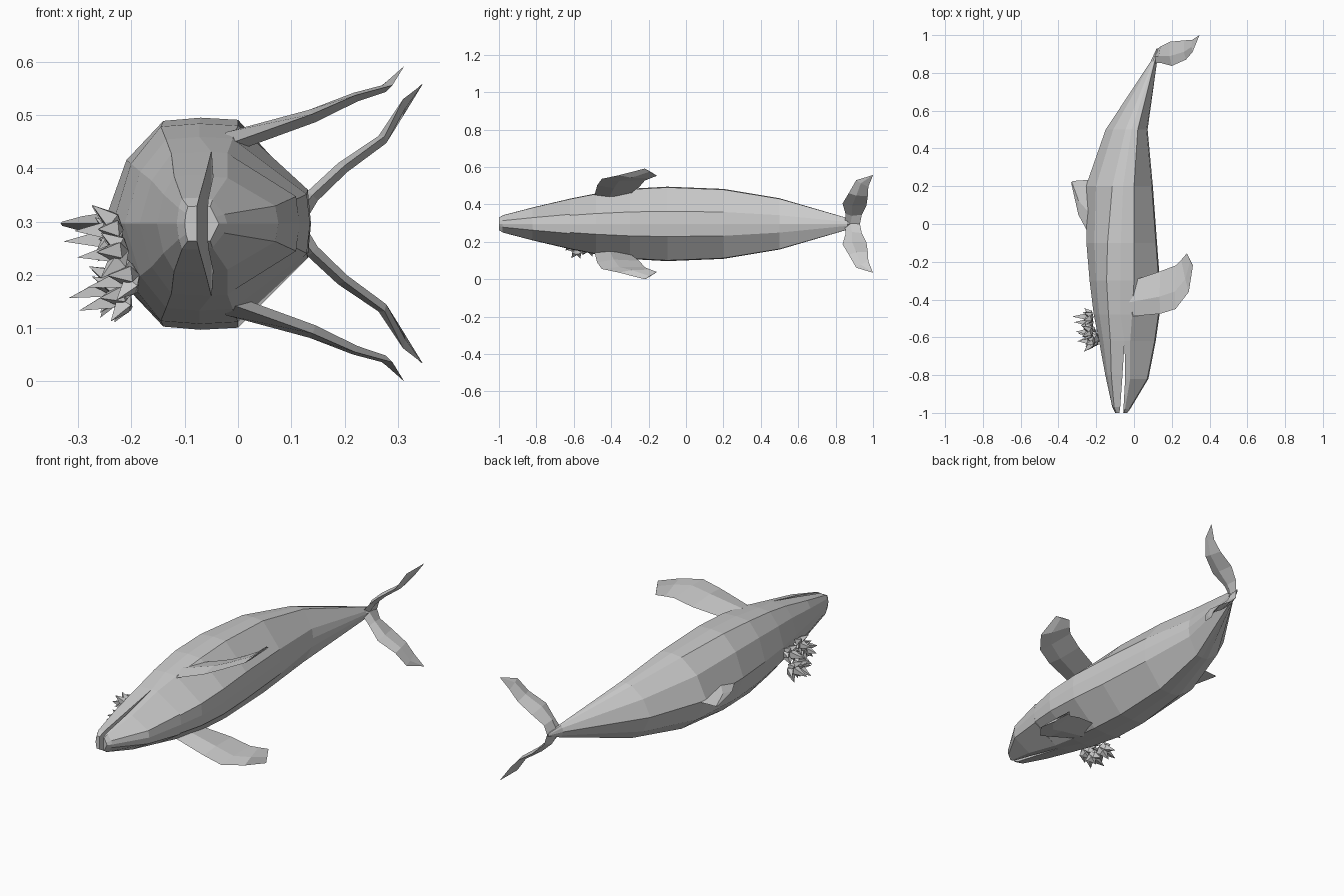
import bpy, bmesh, random
from math import sin, cos, pi
from mathutils import Vector

if "Cube" in bpy.data.objects:
    bpy.data.objects.remove(bpy.data.objects["Cube"])

C = 0.296  # height of the whale's plane of symmetry (it lies on its side)


def make_object(name, bm):
    bmesh.ops.remove_doubles(bm, verts=bm.verts, dist=0.0004)
    bmesh.ops.recalc_face_normals(bm, faces=bm.faces)
    mesh = bpy.data.meshes.new(name)
    bm.to_mesh(mesh)
    bm.free()
    obj = bpy.data.objects.new(name, mesh)
    bpy.context.collection.objects.link(obj)
    return obj


def loft(name, rings):
    """Skin closed rings of points, capping both ends."""
    bm = bmesh.new()
    loops = [[bm.verts.new(p) for p in ring] for ring in rings]
    for a, b in zip(loops, loops[1:]):
        for i in range(len(a)):
            j = (i + 1) % len(a)
            bm.faces.new((a[i], a[j], b[j], b[i]))
    bm.faces.new(loops[0])
    bm.faces.new(loops[-1])
    return make_object(name, bm)


def body_ring(y, half):
    """Half outline (x, width), first and last on the symmetry plane."""
    pts = half + [(x, -w) for x, w in reversed(half[1:-1])]
    return [(x, y, C + w) for x, w in pts]


def fin(name, stations, flip=False):
    """Blade from (leading point, trailing point, half thickness)."""
    rings = []
    span = Vector(stations[-1][0]) - Vector(stations[0][0])
    for lead, trail, t in stations:
        a, b = Vector(lead), Vector(trail)
        n = (b - a).cross(span).normalized() * t
        mid = a.lerp(b, 0.4)
        ring = [a, mid + n, b, mid - n]
        if flip:
            ring = [Vector((p.x, p.y, 2 * C - p.z)) for p in ring]
        rings.append(ring)
    return loft(name, rings)


# Body: y, back, upper flank, lower flank, belly, half width
body = [
    (-0.62, -0.185, -0.125, -0.02, 0.115, 0.135),
    (-0.48, -0.213, -0.135, -0.01, 0.135, 0.163),
    (-0.30, -0.235, -0.145, 0.00, 0.137, 0.188),
    (-0.10, -0.252, -0.140, 0.00, 0.122, 0.199),
    (0.20, -0.255, -0.115, 0.00, 0.100, 0.187),
    (0.50, -0.150, -0.045, 0.02, 0.072, 0.137),
    (0.86, 0.088, 0.100, 0.11, 0.122, 0.032),
    (0.93, 0.120, 0.123, 0.127, 0.130, 0.006),
]
loft("body", [body_ring(y, [(b, 0), (b + 0.38 * (u - b), 0.6 * w), (u, 0.97 * w),
                            (-0.05, w) if y == -0.62 else ((u + l) / 2, w),
                            (l, 0.98 * w), (k - 0.006, 0.34 * w), (k, 0)])
              for y, b, u, l, k, w in body])

# Jaws, split by a thin open mouth
upper = [  # y, back, upper flank, lip, half width
    (-0.62, -0.185, -0.125, -0.05, 0.135),
    (-0.80, -0.152, -0.120, -0.061, 0.092),
    (-0.97, -0.115, -0.105, -0.073, 0.049),
    (-1.00, -0.100, -0.094, -0.077, 0.033),
]
loft("upper_jaw", [body_ring(y, [(b, 0), (b + 0.38 * (u - b), 0.6 * w),
                                 (u, 0.97 * w), (p, w), (p, 0)])
                   for y, b, u, p, w in upper])
lower = [  # y, lip, lower flank, belly, half width
    (-0.62, -0.05, -0.02, 0.115, 0.135),
    (-0.82, -0.047, -0.020, 0.076, 0.088),
    (-0.98, -0.056, -0.048, -0.020, 0.046),
    (-1.00, -0.057, -0.052, -0.036, 0.033),
]
loft("lower_jaw", [body_ring(y, [(p, 0), (p, w), (l, 0.98 * w),
                                 (k - 0.006, 0.38 * w), (k, 0)])
                   for y, p, l, k, w in lower])

# Paired flippers and tail flukes
flipper = [
    ((-0.02, -0.49, 0.445), (-0.01, -0.30, 0.455), 0.020),
    ((0.14, -0.475, 0.502), (0.14, -0.25, 0.493), 0.013),
    ((0.22, -0.45, 0.537), (0.22, -0.22, 0.528), 0.009),
    ((0.29, -0.36, 0.556), (0.25, -0.19, 0.540), 0.007),
    ((0.312, -0.22, 0.592), (0.28, -0.155, 0.553), 0.002),
]
fluke = [
    ((0.10, 0.85, 0.30), (0.13, 0.93, 0.296), 0.012),
    ((0.14, 0.853, 0.35), (0.14, 0.94, 0.345), 0.013),
    ((0.20, 0.837, 0.405), (0.19, 0.965, 0.395), 0.012),
    ((0.275, 0.87, 0.460), (0.265, 0.972, 0.445), 0.010),
    ((0.31, 0.91, 0.530), (0.308, 0.975, 0.495), 0.006),
    ((0.344, 0.996, 0.556), (0.346, 1.0, 0.557), 0.001),
]
for side, flip in (("left", False), ("right", True)):
    fin(side + "_flipper", flipper, flip)
    fin(side + "_fluke", fluke, flip)

# Dorsal fin
fin("dorsal_fin", [
    ((-0.225, -0.08, C), (-0.225, 0.235, C), 0.025),
    ((-0.295, 0.05, C), (-0.29, 0.23, C), 0.014),
    ((-0.333, 0.22, C), (-0.325, 0.228, C), 0.004),
])

# Barnacles: crowns of spikes on one side of the head
random.seed(4)
spots = [(-0.215, -0.49, 0.27), (-0.215, -0.57, 0.285), (-0.205, -0.62, 0.245),
         (-0.215, -0.52, 0.185), (-0.20, -0.58, 0.165), (-0.185, -0.61, 0.20)]
for n, spot in enumerate(spots):
    bm = bmesh.new()
    base = Vector(spot)
    axis = Vector((-1, 0, (spot[2] - C) * 2.5)).normalized()
    side = axis.cross(Vector((0, 0, 1))).normalized()
    up = side.cross(axis)
    for i in range(7):
        a = 2 * pi * i / 6 + n
        d = axis if i == 6 else (axis * 0.75 + side * cos(a) * 0.7 + up * sin(a) * 0.7)
        d = d.normalized()
        length = random.uniform(0.06, 0.085) + (0.03 if i == 6 else 0)
        s = d.orthogonal().normalized()
        t = d.cross(s)
        root = bm.verts.new(base)
        tip = bm.verts.new(base + d * length)
        ring = [bm.verts.new(base + d * length * 0.4 + (s * cos(q * pi / 2) + t * sin(q * pi / 2)) * 0.021)
                for q in range(4)]
        for q in range(4):
            bm.faces.new((ring[q], ring[(q + 1) % 4], tip))
            bm.faces.new((ring[(q + 1) % 4], ring[q], root))
    make_object("barnacle_%d" % (n + 1), bm)
